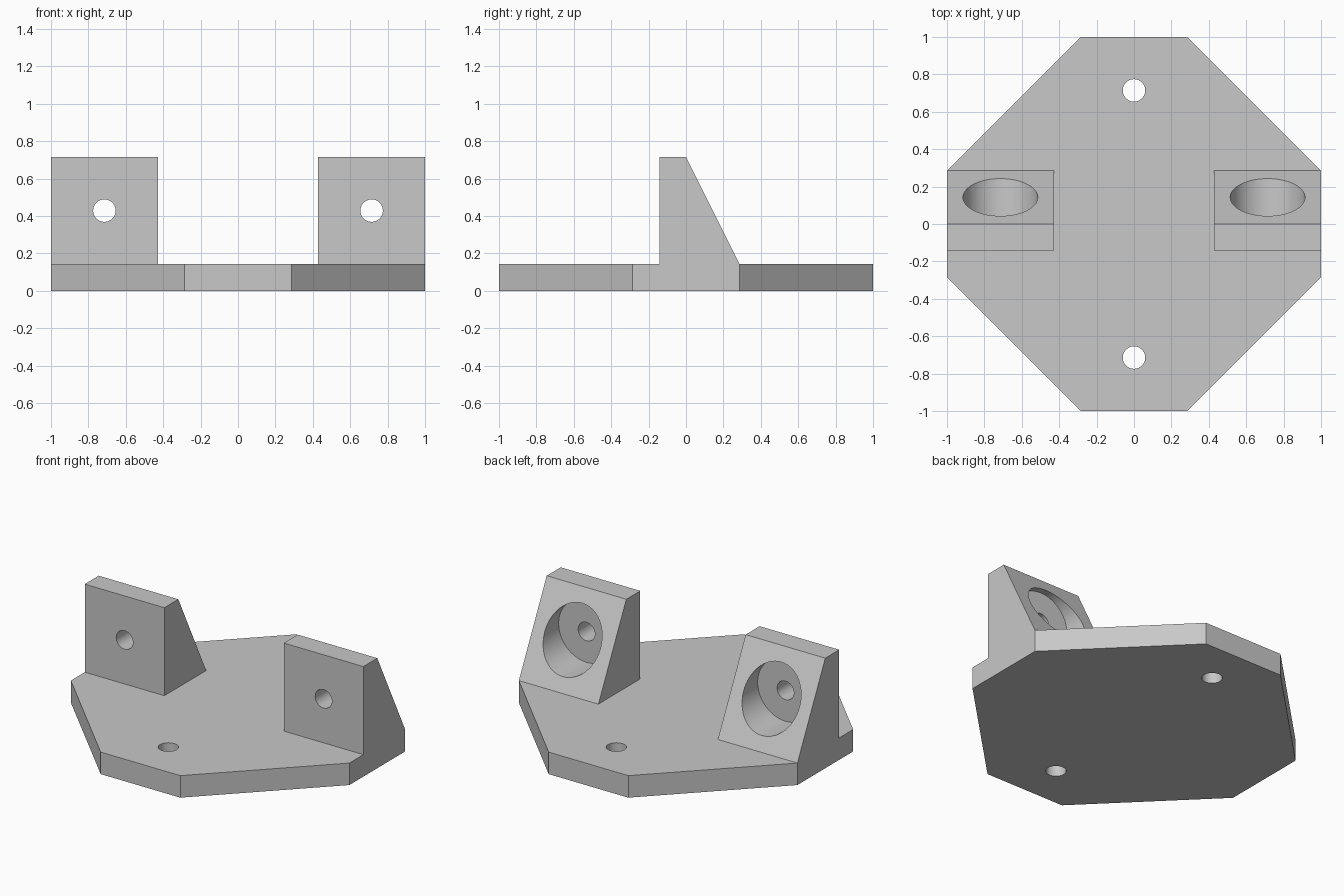
import bpy
import math
from mathutils import Matrix

cube = bpy.data.objects.get("Cube")
if cube:
    bpy.data.objects.remove(cube, do_unlink=True)

U = 1 / 7          # base module: plate thickness
HOLE_R = 0.06      # screw holes
BORE_R = 0.2       # counterbores

grey = bpy.data.materials.new("light_grey")
grey.use_nodes = True
colour = (0.58, 0.58, 0.58, 1)
grey.diffuse_color = colour
grey.node_tree.nodes["Principled BSDF"].inputs["Base Color"].default_value = colour


def prism(name, outline, height, matrix):
    """Extrude a 2D outline along local z, then place it with a matrix."""
    n = len(outline)
    verts = [(a, b, h) for h in (0, height) for a, b in outline]
    faces = [tuple(reversed(range(n))), tuple(range(n, 2 * n))]
    faces += [(i, (i + 1) % n, (i + 1) % n + n, i + n) for i in range(n)]
    mesh = bpy.data.meshes.new(name)
    mesh.from_pydata(verts, [], faces)
    mesh.transform(matrix)
    mesh.materials.append(grey)
    obj = bpy.data.objects.new(name, mesh)
    bpy.context.collection.objects.link(obj)
    return obj


def cylinder(name, radius, height, matrix):
    ring = [(radius * math.cos(t), radius * math.sin(t))
            for t in (math.tau * i / 64 for i in range(64))]
    return prism(name, ring, height, matrix)


def combine(target, tool, operation):
    """Apply a boolean and discard the tool."""
    mod = target.modifiers.new("boolean", "BOOLEAN")
    mod.operation, mod.object, mod.solver = operation, tool, "EXACT"
    bpy.context.view_layer.objects.active = target
    bpy.ops.object.modifier_apply(modifier=mod.name)
    bpy.data.objects.remove(tool, do_unlink=True)


# Octagonal base plate with two screw holes
octagon = [(2, -7), (7, -2), (7, 2), (2, 7), (-2, 7), (-7, 2), (-7, -2), (-2, -7)]
plate = prism("base_plate", [(x * U, y * U) for x, y in octagon], U, Matrix())
for y in (-5 * U, 5 * U):
    hole = cylinder("plate_hole", HOLE_R, 3 * U, Matrix.Translation((0, y, -U)))
    combine(plate, hole, "DIFFERENCE")

# Sloped brackets: side profile in (y, z) extruded along x
profile = [(-1, 1), (2, 1), (0, 5), (-1, 5)]
profile_to_world = Matrix(((0, 0, 1, 0), (1, 0, 0, 0), (0, 1, 0, 0), (0, 0, 0, 1)))
along_y = Matrix.Rotation(-math.pi / 2, 4, "X")
brackets = []
for name, start in (("left_bracket", 3 * U), ("right_bracket", -7 * U)):
    bracket = prism(name, [(y * U, z * U) for y, z in profile], 4 * U,
                    Matrix.Translation((start, 0, 0)) @ profile_to_world)
    centre = start + 2 * U
    # Counterbore from the slope, then the through hole
    for radius, y in ((BORE_R, 0), (HOLE_R, -2 * U)):
        cutter = cylinder("bracket_hole", radius, 6 * U,
                          Matrix.Translation((centre, y, 3 * U)) @ along_y)
        combine(bracket, cutter, "DIFFERENCE")
    brackets.append(bracket)

# Smooth the bores, keep edges crisp
bpy.ops.object.select_all(action="DESELECT")
for obj in [plate] + brackets:
    obj.select_set(True)
bpy.context.view_layer.objects.active = plate
bpy.ops.object.shade_smooth_by_angle(angle=math.radians(20))
